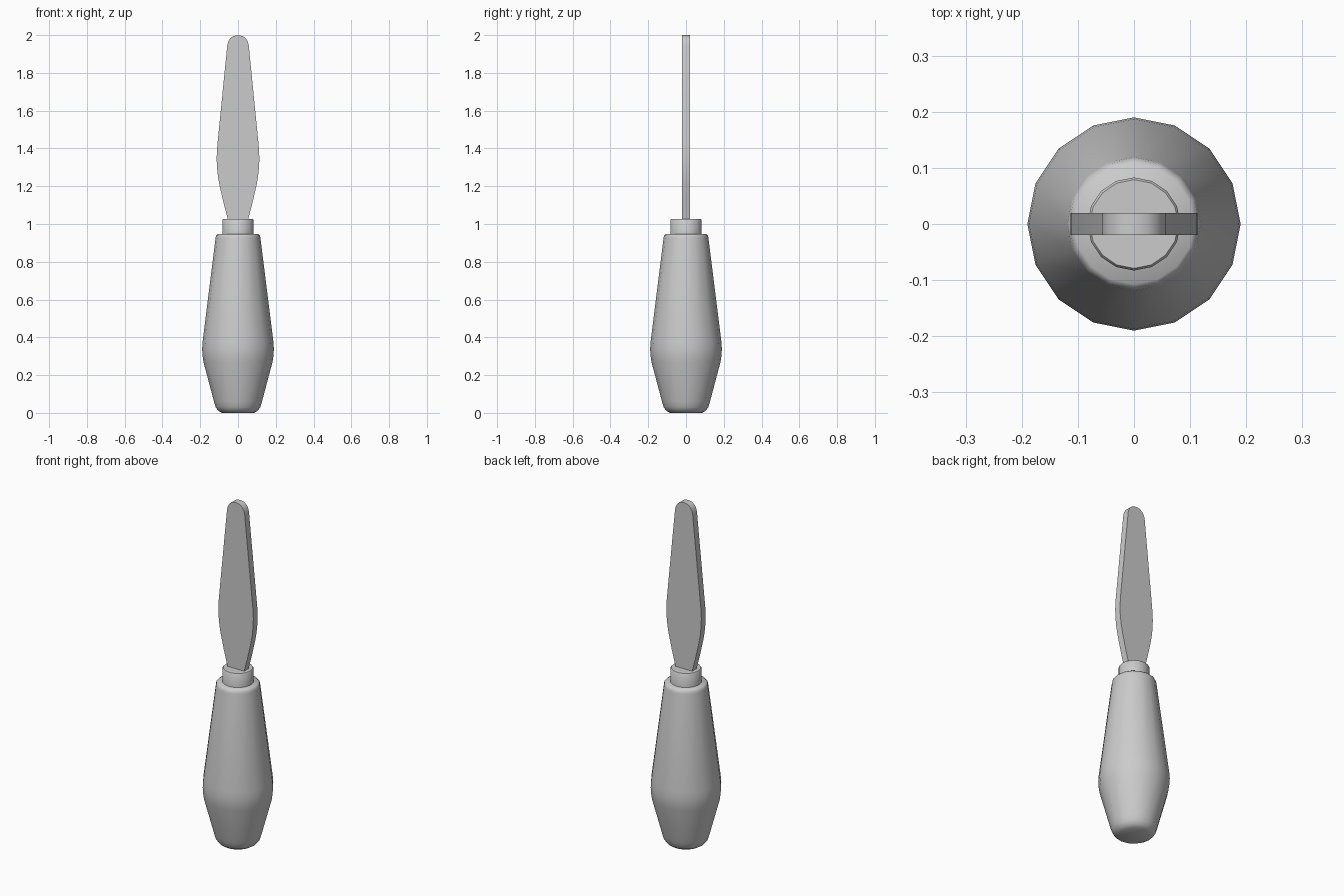
import bpy, bmesh, math

cube = bpy.data.objects.get("Cube")
if cube:
    bpy.data.objects.remove(cube, do_unlink=True)

grey = bpy.data.materials.new("plain_grey")
grey.use_nodes = True
colour = (0.6, 0.6, 0.6, 1)
grey.diffuse_color = colour
grey.node_tree.nodes["Principled BSDF"].inputs["Base Color"].default_value = colour


def finish(name, bm, angle):
    bmesh.ops.recalc_face_normals(bm, faces=bm.faces)
    mesh = bpy.data.meshes.new(name)
    bm.to_mesh(mesh)
    bm.free()
    mesh.materials.append(grey)
    obj = bpy.data.objects.new(name, mesh)
    bpy.context.collection.objects.link(obj)
    bpy.ops.object.select_all(action='DESELECT')
    obj.select_set(True)
    bpy.context.view_layer.objects.active = obj
    bpy.ops.object.shade_smooth_by_angle(angle=math.radians(angle))
    return obj


def lathe(name, profile, angle, sides=16):
    """Turn a (radius, height) profile around z and cap both ends."""
    bm = bmesh.new()
    rings = []
    for r, z in profile:
        rings.append([bm.verts.new((r * math.cos(math.tau * i / sides),
                                    r * math.sin(math.tau * i / sides), z))
                      for i in range(sides)])
    for low, high in zip(rings, rings[1:]):
        for i in range(sides):
            j = (i + 1) % sides
            bm.faces.new((low[i], low[j], high[j], high[i]))
    bm.faces.new(rings[0][::-1])
    bm.faces.new(rings[-1])
    return finish(name, bm, angle)


# Turned handle with rounded butt and softened shoulder
lathe("handle", [(0.085, 0), (0.105, 0.012), (0.118, 0.03), (0.127, 0.06),
                 (0.183, 0.27), (0.188, 0.305), (0.19, 0.34), (0.187, 0.38),
                 (0.119, 0.925), (0.116, 0.938), (0.107, 0.947)], 50)

# Collar between handle and blade
lathe("collar", [(0.083, 0.93), (0.083, 1.022), (0.079, 1.027)], 50)

# Flat leaf-shaped blade: mirrored half outline, extruded in y
half = [(0.05, 1.0), (0.055, 1.03), (0.076, 1.11), (0.097, 1.2), (0.106, 1.25),
        (0.112, 1.305), (0.113, 1.35), (0.111, 1.4), (0.057, 1.945),
        (0.052, 1.965), (0.042, 1.982), (0.025, 1.995), (0, 2.0)]
outline = half + [(-x, z) for x, z in reversed(half[:-1])]
bm = bmesh.new()
front = bm.faces.new([bm.verts.new((x, -0.02, z)) for x, z in outline])
back = bmesh.ops.extrude_face_region(bm, geom=[front])["geom"]
bmesh.ops.translate(bm, vec=(0, 0.04, 0),
                    verts=[v for v in back if isinstance(v, bmesh.types.BMVert)])
finish("blade", bm, 40)
